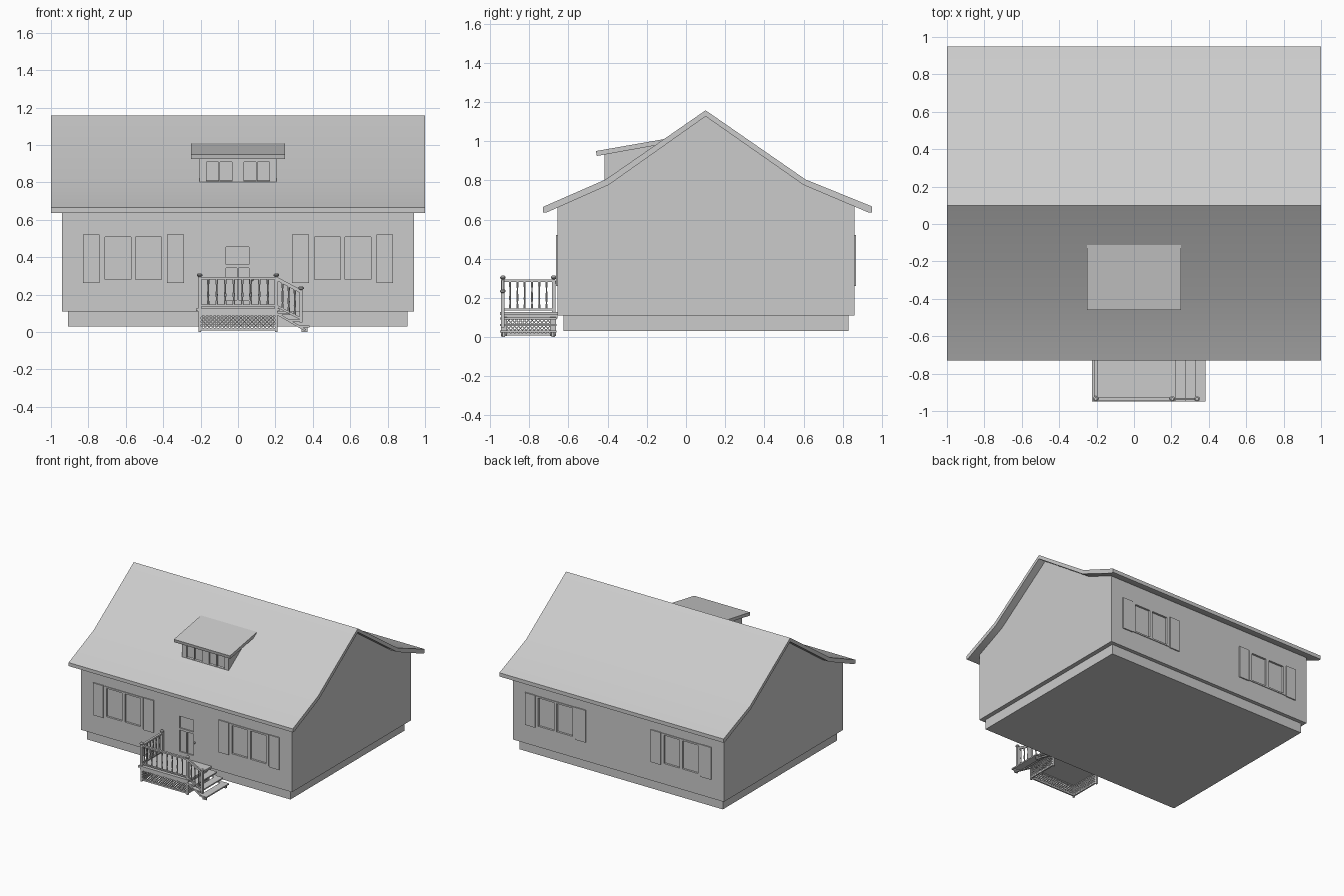
import bpy, bmesh, math
from mathutils import Vector, Matrix

if "Cube" in bpy.data.objects:
    bpy.data.objects.remove(bpy.data.objects["Cube"])


def finish(name, bm, smooth=False):
    bmesh.ops.recalc_face_normals(bm, faces=bm.faces)
    me = bpy.data.meshes.new(name)
    bm.to_mesh(me)
    bm.free()
    ob = bpy.data.objects.new(name, me)
    bpy.context.collection.objects.link(ob)
    if smooth:
        bpy.ops.object.select_all(action='DESELECT')
        ob.select_set(True)
        bpy.context.view_layer.objects.active = ob
        bpy.ops.object.shade_smooth_by_angle(angle=math.radians(30))
    return ob


def box(bm, x0, x1, y0, y1, z0, z1):
    m = Matrix.Translation(((x0 + x1) / 2, (y0 + y1) / 2, (z0 + z1) / 2))
    m = m @ Matrix.Diagonal((x1 - x0, y1 - y0, z1 - z0, 1))
    bmesh.ops.create_cube(bm, size=1, matrix=m)


def bar(bm, p, q, w, d):
    """Rectangular bar from p to q."""
    p, q = Vector(p), Vector(q)
    v = q - p
    m = Matrix.Translation((p + q) / 2) @ v.to_track_quat('Z', 'Y').to_matrix().to_4x4()
    bmesh.ops.create_cube(bm, size=1, matrix=m @ Matrix.Diagonal((w, d, v.length, 1)))


def prism(bm, pts, x0, x1):
    """Extrude a (y, z) profile along x."""
    f = bm.faces.new([bm.verts.new((x0, y, z)) for y, z in pts])
    g = bmesh.ops.extrude_face_region(bm, geom=[f])['geom']
    bmesh.ops.translate(bm, vec=(x1 - x0, 0, 0),
                        verts=[v for v in g if isinstance(v, bmesh.types.BMVert)])


def lathe(bm, x, y, prof, n=8):
    """Turn a (radius, z) profile about a vertical axis."""
    rings = [[bm.verts.new((x + r * math.cos(2 * math.pi * i / n),
                            y + r * math.sin(2 * math.pi * i / n), z)) for i in range(n)]
             for r, z in prof]
    for a, b in zip(rings, rings[1:]):
        for i in range(n):
            bm.faces.new((a[i], a[(i + 1) % n], b[(i + 1) % n], b[i]))
    bm.faces.new(rings[0])
    bm.faces.new(rings[-1])


def carve(ob, boxes):
    bm = bmesh.new()
    for b in boxes:
        box(bm, *b)
    cutter = finish(ob.name + "_cutter", bm)
    cutter.hide_render = True
    cutter.hide_viewport = False
    mod = ob.modifiers.new("recesses", 'BOOLEAN')
    mod.operation, mod.object, mod.solver = 'DIFFERENCE', cutter, 'EXACT'
    bpy.context.view_layer.objects.active = ob
    bpy.ops.object.modifier_apply(modifier=mod.name)
    bpy.data.objects.remove(cutter)


# Foundation
bm = bmesh.new()
box(bm, -0.91, 0.905, -0.625, 0.83, 0.03, 0.115)
finish("foundation", bm)

# House walls with gable ends, recessed window panes and door panels
bm = bmesh.new()
prism(bm, [(-0.655, 0.11), (0.86, 0.11), (0.86, 0.675), (0.60, 0.785), (0.10, 1.135),
           (-0.395, 0.785), (-0.655, 0.675)], -0.94, 0.94)
walls = finish("house_walls", bm)
cuts = [(-0.063, 0.06, -0.70, -0.645, 0.36, 0.455),
        (-0.063, -0.006, -0.70, -0.645, 0.17, 0.343),
        (0.004, 0.06, -0.70, -0.645, 0.17, 0.343)]
panes = [(-0.152, -0.013), (0.013, 0.152)]
for cx in (-0.56, 0.56):
    for a, b in panes:
        cuts.append((cx + a, cx + b, -0.70, -0.645, 0.28, 0.507))
        cuts.append((cx + a, cx + b, 0.85, 0.90, 0.28, 0.507))
carve(walls, cuts)

# Door knob
bm = bmesh.new()
bmesh.ops.create_uvsphere(bm, u_segments=8, v_segments=6, radius=0.008,
                          matrix=Matrix.Translation((0.075, -0.662, 0.28)))
finish("door_knob", bm, True)

# Window frames and shutters, front and back
for side, y, s in (("front", -0.655, -1), ("back", 0.86, 1)):
    fr, sh = bmesh.new(), bmesh.new()
    ya, yb = sorted((y - s * 0.003, y + s * 0.006))
    yc, yd = sorted((y - s * 0.003, y + s * 0.009))
    for cx in (-0.56, 0.56):
        for a, b in ((-0.175, -0.152), (-0.013, 0.013), (0.152, 0.175)):
            box(fr, cx + a, cx + b, ya, yb, 0.28, 0.507)
        for a, b in ((0.268, 0.28), (0.507, 0.52)):
            box(fr, cx - 0.175, cx + 0.175, ya, yb, a, b)
        for a, b in ((-0.27, -0.18), (0.18, 0.27)):
            box(sh, cx + a, cx + b, yc, yd, 0.262, 0.522)
    finish(side + "_window_frames", fr)
    finish(side + "_shutters", sh)

# Main roof with flared eaves
bm = bmesh.new()
prism(bm, [(-0.73, 0.665), (-0.41, 0.805), (0.10, 1.158), (0.61, 0.805), (0.95, 0.667),
           (0.95, 0.637), (0.93, 0.637), (0.60, 0.777), (0.10, 1.127), (-0.395, 0.777),
           (-0.71, 0.637), (-0.73, 0.637)], -1, 1)
finish("main_roof", bm, True)

# Dormer
bm = bmesh.new()
prism(bm, [(-0.415, 0.79), (-0.415, 0.94), (-0.12, 0.993), (-0.12, 0.98)], -0.207, 0.207)
dormer = finish("dormer_walls", bm)
carve(dormer, [(c + a, c + b, -0.45, -0.403, 0.806, 0.91)
               for c in (-0.1, 0.1) for a, b in ((-0.068, -0.004), (0.004, 0.068))])
bm = bmesh.new()
prism(bm, [(-0.46, 0.95), (-0.105, 1.012), (-0.12, 0.985), (-0.455, 0.925)], -0.25, 0.25)
finish("dormer_roof", bm)

# Porch deck
L, R, F, B = -0.205, 0.205, -0.935, -0.675
bm = bmesh.new()
box(bm, -0.225, 0.222, -0.95, -0.65, 0.112, 0.127)
box(bm, -0.215, 0.212, -0.942, -0.655, 0.095, 0.112)
finish("porch_deck", bm)

# Lattice skirt: framed diagonal strips on the front and both sides
bm = bmesh.new()
z0, z1 = 0.015, 0.095
H = z1 - z0


def lattice(p, q):
    p, q = Vector((*p, z0)), Vector((*q, z0))
    W = (q - p).length
    u = (q - p) / W
    up = Vector((0, 0, 1))
    t = -H
    while t < W:
        a, b = max(0, -t), min(H, W - t)
        if b - a > 0.005:
            bar(bm, p + u * (t + a) + up * a, p + u * (t + b) + up * b, 0.005, 0.005)
            bar(bm, p + u * (t + a) + up * (H - a), p + u * (t + b) + up * (H - b), 0.005, 0.005)
        t += 0.02
    for z in (0.0, H):
        bar(bm, p + up * z, q + up * z, 0.012, 0.012)
    for e in (p, q):
        bar(bm, e - up * 0.015, e + up * H, 0.014, 0.014)


lattice((L, F), (R, F))
lattice((L, F), (L, B))
lattice((R, F), (R, B))
finish("porch_lattice", bm)

# Railing posts with turned caps
S = 0.337
bm = bmesh.new()
for x, y, a, b in ((L, F, 0.12, 0.295), (R, F, 0.12, 0.295), (L, B, 0.12, 0.295), (S, F, 0.05, 0.225)):
    box(bm, x - 0.009, x + 0.009, y - 0.009, y + 0.009, a, b)
    lathe(bm, x, y, [(0.007, b), (0.015, b + 0.006), (0.015, b + 0.012), (0.008, b + 0.019)], 10)
finish("railing_posts", bm, True)

# Handrails and bottom rails
bm = bmesh.new()
for z, w, h in ((0.288, 0.018, 0.012), (0.142, 0.012, 0.01)):
    box(bm, L, R, F - w / 2, F + w / 2, z - h / 2, z + h / 2)
    box(bm, L - w / 2, L + w / 2, F, B, z - h / 2, z + h / 2)
    bar(bm, (R, F, z - 0.002), (S, F, z - 0.072), h, w)
finish("handrails", bm)

# Turned balusters
bm = bmesh.new()
spots = [(L + (R - L) * i / 9, F, 0) for i in range(1, 9)]
spots += [(L, F + (B - F) * i / 7, 0) for i in range(1, 7)]
spots += [(R + (S - R) * i / 4, F, -0.07 * i / 4) for i in range(1, 4)]
for x, y, dz in spots:
    lathe(bm, x, y, [(r, z + dz) for r, z in ((0.006, 0.14), (0.006, 0.165), (0.0035, 0.172),
                     (0.006, 0.195), (0.0035, 0.25), (0.006, 0.258), (0.006, 0.287))], 6)
finish("balusters", bm, True)

# Stairs down to the right: open treads on two stringers
bm = bmesh.new()
for i in range(3):
    x = 0.217 + 0.053 * i
    z = 0.1 - 0.033 * i
    box(bm, x, x + 0.06, -0.95, -0.66, z - 0.01, z)
for y in (-0.93, -0.68):
    bar(bm, (0.205, y, 0.1), (0.36, y, 0.01), 0.03, 0.012)
    box(bm, 0.34, 0.372, y - 0.006, y + 0.006, 0.0, 0.03)
finish("stairs", bm)
